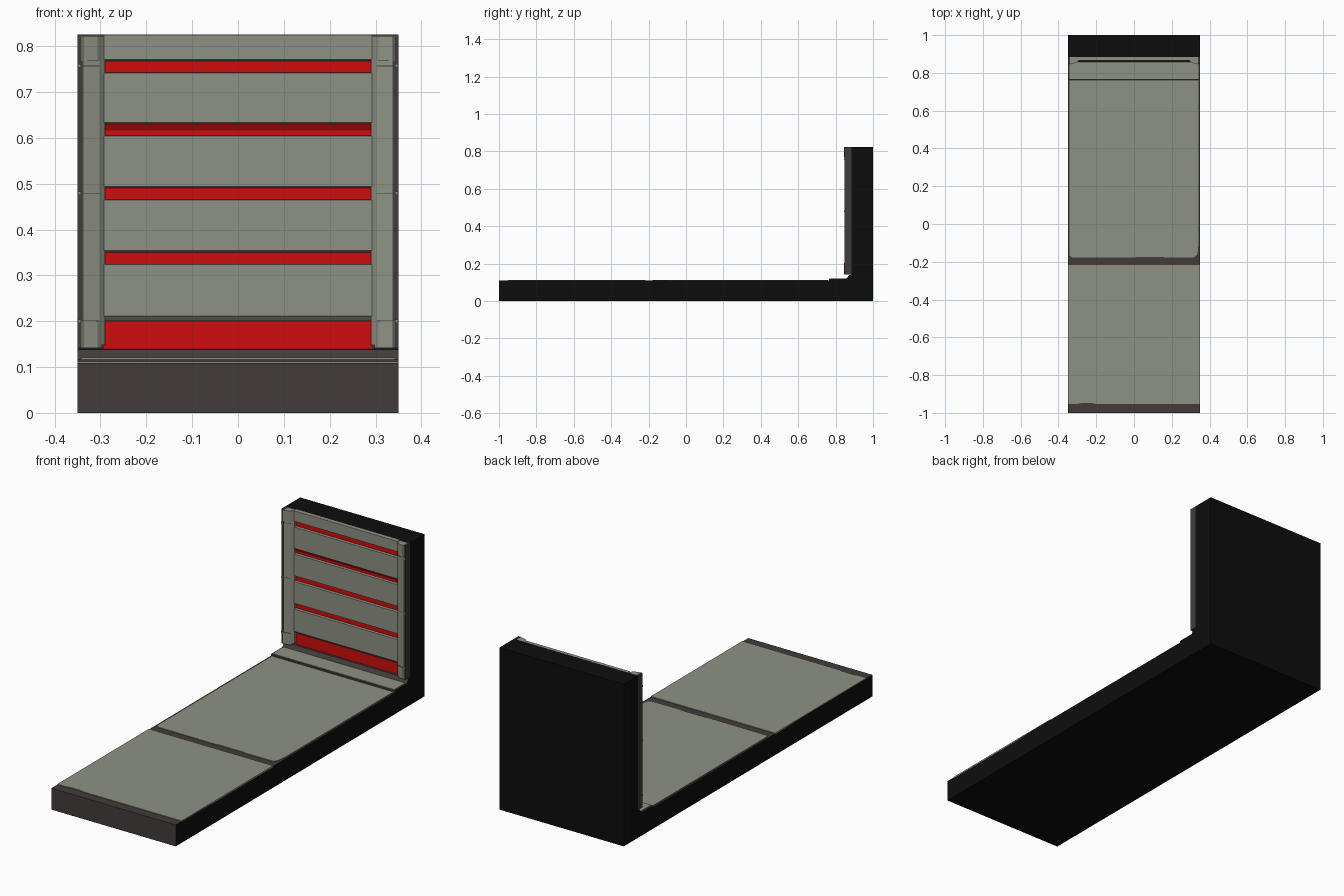
import bpy, bmesh
from mathutils import Vector

if "Cube" in bpy.data.objects:
    bpy.data.objects.remove(bpy.data.objects["Cube"])


def material(name, rgb):
    m = bpy.data.materials.new(name)
    m.diffuse_color = (*rgb, 1)
    m.use_nodes = True
    m.node_tree.nodes["Principled BSDF"].inputs["Base Color"].default_value = m.diffuse_color
    return m


GREY = material("grey_green_panel", (0.27, 0.285, 0.23))
BROWN = material("dark_brown_trim", (0.056, 0.044, 0.044))
RED = material("red_light", (0.62, 0.004, 0.004))
BLACK = material("black_shell", (0.004, 0.004, 0.004))


def prism(name, pts, axis, a, b, mats, rule=None):
    """Extrude a 2D outline along an axis (x: yz outline, z: xy outline)."""
    def place(p, t):
        return (t, p[0], p[1]) if axis == "x" else (p[0], p[1], t)
    bm = bmesh.new()
    lo = [bm.verts.new(place(p, a)) for p in pts]
    hi = [bm.verts.new(place(p, b)) for p in pts]
    bm.faces.new(lo)
    bm.faces.new(hi)
    n = len(pts)
    for i in range(n):
        j = (i + 1) % n
        bm.faces.new((lo[i], lo[j], hi[j], hi[i]))
    bmesh.ops.recalc_face_normals(bm, faces=bm.faces)
    for f in bm.faces:
        f.material_index = rule(f) if rule else 0
    me = bpy.data.meshes.new(name)
    bm.to_mesh(me)
    bm.free()
    for m in mats:
        me.materials.append(m)
    ob = bpy.data.objects.new(name, me)
    bpy.context.collection.objects.link(ob)
    return ob


def rect(x0, x1, y0, y1):
    return [(x0, y0), (x1, y0), (x1, y1), (x0, y1)]


def trim_rule(f):
    # brown on the visible floor and front, black on sides, back, bottom and wall top
    front = f.normal.y < -0.3
    floor = f.normal.z > 0.3 and f.calc_center_median().z < 0.5
    return 1 if front or floor else 0


# L-shaped shell: floor slab, raised threshold, small ramp and back wall
prism("floor_and_wall_shell",
      [(-1, 0), (1, 0), (1, 0.825), (0.884, 0.825), (0.884, 0.14), (0.872, 0.138),
       (0.855, 0.118), (0.765, 0.118), (0.765, 0.109), (-1, 0.109)],
      "x", -0.35, 0.35, [BLACK, BROWN], trim_rule)

# Floor panels, with slightly uneven edges next to the brown strips
prism("front_floor_panel",
      [(-0.35, -0.953), (-0.30, -0.953), (-0.28, -0.948), (-0.22, -0.948), (-0.20, -0.953),
       (0.35, -0.953), (0.35, -0.217), (-0.35, -0.217)],
      "z", 0.105, 0.112, [GREY])
prism("rear_floor_panel",
      [(-0.342, -0.165), (-0.332, -0.176), (0.0, -0.178), (0.02, -0.174), (0.15, -0.174),
       (0.17, -0.178), (0.32, -0.176), (0.336, -0.16), (0.342, -0.1), (0.342, 0.76),
       (-0.342, 0.76)],
      "z", 0.105, 0.112, [GREY])
prism("threshold_panel", rect(-0.342, 0.342, 0.768, 0.858), "z", 0.114, 0.1205, [GREY])

# Red light sheet behind the slats
prism("red_light_sheet", [(0.88, 0.138), (0.89, 0.138), (0.89, 0.78), (0.88, 0.78)],
      "x", -0.295, 0.295, [RED])
# Down-facing red lip in the fourth gap
prism("red_light_lip", [(0.88, 0.616), (0.872, 0.63), (0.885, 0.632)],
      "x", -0.292, 0.292, [RED])

# Wall slats with bevelled edges
for i, (z0, z1) in enumerate([(0.20, 0.325), (0.35, 0.465), (0.49, 0.605),
                              (0.629, 0.742), (0.767, 0.825)]):
    b = 0.011 if i == 0 else 0.004
    prism(f"wall_slat_{i + 1}",
          [(0.888, z0), (0.876, z0), (0.866, z0 + b), (0.866, z1 - 0.001),
           (0.868, z1), (0.888, z1)],
          "x", -0.292, 0.292, [GREY])

# Side posts, built once per side by mirroring the outline
for s, side in ((1, "right"), (-1, "left")):
    def flip(pts):
        return [(s * x, y) for x, y in pts]

    prism(f"{side}_post",
          flip([(0.29, 0.886), (0.29, 0.868), (0.302, 0.858), (0.338, 0.848),
                (0.342, 0.85), (0.342, 0.886)]),
          "z", 0.148, 0.822, [GREY])
    prism(f"{side}_post_trim", flip(rect(0.339, 0.35, 0.848, 0.886)),
          "z", 0.142, 0.825, [BROWN])
    # end caps
    for label, z0, z1 in (("foot", 0.142, 0.20), ("head", 0.768, 0.8225)):
        prism(f"{side}_post_{label}",
              flip([(0.298, 0.88), (0.298, 0.86), (0.306, 0.853), (0.338, 0.845),
                    (0.341, 0.847), (0.341, 0.88)]),
              "z", z0, z1, [GREY])
    # small fixing studs with a dark seam beside each
    for k, z in enumerate((0.2, 0.479, 0.757)):
        prism(f"{side}_stud_{k + 1}", flip(rect(0.342, 0.3485, 0.8445, 0.855)),
              "z", z - 0.004, z + 0.004, [GREY])
        prism(f"{side}_seam_{k + 1}",
              flip([(0.302, 0.87), (0.302, 0.8575), (0.338, 0.8475), (0.338, 0.87)]),
              "z", z - 0.001, z + 0.001, [BROWN])
